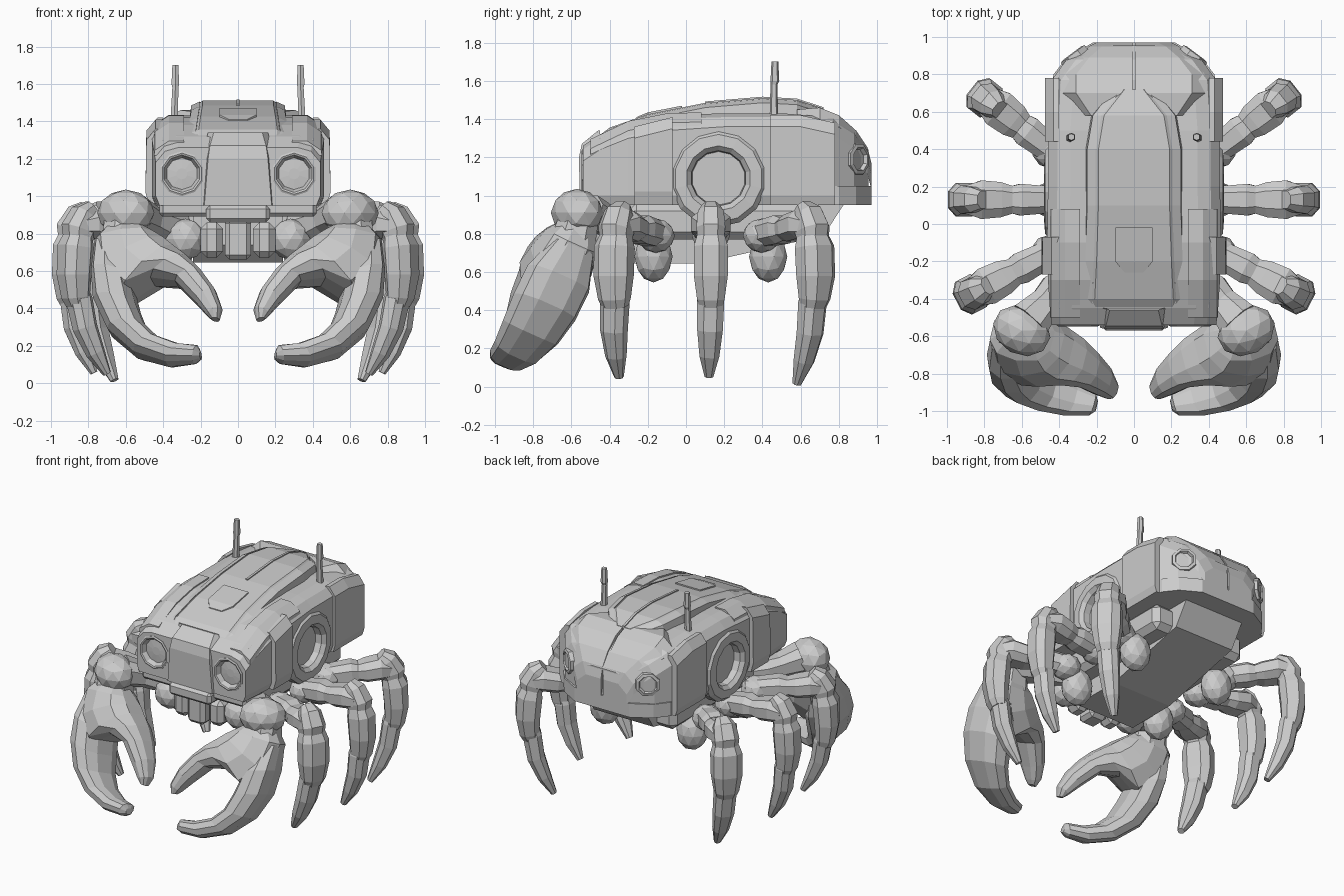
import bpy, bmesh, math
from mathutils import Vector, Matrix

if "Cube" in bpy.data.objects:
    bpy.data.objects.remove(bpy.data.objects["Cube"])


def finish(name, bm, mirror=False):
    bmesh.ops.recalc_face_normals(bm, faces=bm.faces)
    me = bpy.data.meshes.new(name)
    bm.to_mesh(me)
    bm.free()
    ob = bpy.data.objects.new(name, me)
    bpy.context.collection.objects.link(ob)
    if mirror:
        ob.modifiers.new("mirror", 'MIRROR')
    return ob


def skin(name, loops, mirror=False):
    """Bridge matching closed loops and cap both ends."""
    bm = bmesh.new()
    rows = [[bm.verts.new(p) for p in lp] for lp in loops]
    n = len(rows[0])
    for a, b in zip(rows, rows[1:]):
        for i in range(n):
            j = (i + 1) % n
            bm.faces.new((a[i], a[j], b[j], b[i]))
    bm.faces.new(rows[0])
    bm.faces.new(rows[-1])
    return finish(name, bm, mirror)


def oval(c, u, v, sides):
    """Slightly boxy oval loop around c with half axes u and v."""
    bulge = lambda t: math.copysign(abs(t) ** .8, t)
    return [c + u * bulge(math.cos(a)) + v * bulge(math.sin(a))
            for a in (math.tau * (k + .5) / sides for k in range(sides))]


def limb(name, rings, ref, sides=8):
    """Mirrored tapering tube; each ring is (x, y, z, width, thickness)."""
    pts = [Vector(r[:3]) for r in rings]
    loops = []
    for i, r in enumerate(rings):
        t = (pts[min(i + 1, len(pts) - 1)] - pts[max(i - 1, 0)]).normalized()
        u = Vector(ref).cross(t).normalized()
        loops.append(oval(pts[i], u * r[3], t.cross(u) * r[4], sides))
    return skin(name, loops, True)


def pincer(name, rows, sides=10):
    """Mirrored claw piece on a tilted plane; rows are (outer x, z, inner x, z, half thickness)."""
    on = lambda x, z: Vector((x, -.625 + .25 * (x - .6) + .45 * (z - .7), z))
    n = Vector((-.25, 1, -.45)).normalized()
    loops = []
    for ox, oz, ix, iz, t in rows:
        o, i = on(ox, oz), on(ix, iz)
        loops.append(oval((o + i) / 2, (o - i) / 2, n * t, sides))
    return skin(name, loops, True)


def blob(name, c, size, subdiv=2, rot=0):
    bm = bmesh.new()
    m = Matrix.Translation(c) @ Matrix.Rotation(rot, 4, 'Z') @ Matrix.Diagonal((*size, 1))
    bmesh.ops.create_icosphere(bm, subdivisions=subdiv, radius=1, matrix=m)
    return finish(name, bm, True)


def box(name, lo, hi, bevel=.015, mirror=False):
    bm = bmesh.new()
    lo, hi = Vector(lo), Vector(hi)
    m = Matrix.Translation((lo + hi) / 2) @ Matrix.Diagonal((*(hi - lo), 1))
    bmesh.ops.create_cube(bm, size=1, matrix=m)
    bmesh.ops.bevel(bm, geom=bm.edges[:], offset=bevel, segments=1, affect='EDGES')
    return finish(name, bm, mirror)


def lathe(name, c, axis, profile, n=14):
    """Mirrored turned part; profile is (radius, distance along axis)."""
    q = Vector(axis).to_track_quat('Z', 'Y')
    loops = [[Vector(c) + q @ Vector((r * math.cos(a), r * math.sin(a), d))
              for a in (math.tau * (k + .5) / n for k in range(n))] for r, d in profile]
    return skin(name, loops, True)


def section(y, half):
    """Symmetric cross-section at y from half-profile points (x, z)."""
    return [(x, y, z) for x, z in half] + [(-x, y, z) for x, z in reversed(half)]


# Main hull: boxy shell with chamfered shoulders and rounded tail
hull = skin("hull", [section(y, [(w - .02, .95), (w, 1.0), (w, zs), (w - .05, zt - .02), (w - .12, zt)])
                     for y, w, zs, zt in [
    (-.54, .44, 1.18, 1.26), (-.45, .45, 1.24, 1.32), (-.3, .46, 1.3, 1.38),
    (-.1, .465, 1.34, 1.42), (.2, .46, 1.36, 1.43), (.5, .46, 1.36, 1.43),
    (.77, .44, 1.32, 1.41), (.88, .36, 1.25, 1.34), (.955, .22, 1.15, 1.24)]])

# Recesses for side portholes and headlights
cuts = [lathe("porthole_cutter", (0, .17, 1.09), (1, 0, 0), [(.2, .39), (.2, .6)]),
        lathe("headlight_cutter", (.3, -.54, 1.12), (0, -1, 0), [(.1, -.06), (.1, .1)])]
for c in cuts:
    c.hide_render = True
    c.display_type = 'WIRE'
    b = hull.modifiers.new("recess", 'BOOLEAN')
    b.object, b.operation, b.solver = c, 'DIFFERENCE', 'EXACT'

# Porthole rims with a dished centre, headlight bezels, tail lamps
lathe("porthole_rim", (0, .17, 1.09), (1, 0, 0),
      [(.255, .3), (.255, .45), (.23, .475), (.17, .48), (.145, .455), (.14, .41), (.05, .41)])
lathe("headlight_bezel", (.3, -.54, 1.12), (0, -1, 0),
      [(.12, -.07), (.12, .003), (.11, .008), (.1, .004), (.085, -.03), (.03, -.025)], 10)
lathe("tail_lamp", (.31, .885, 1.19), (.6, .8, 0),
      [(.09, -.06), (.085, .03), (.065, .035), (.055, .015), (.02, .015)], 8)

# Raised spine over the roof
SPINE = [(-.52, 1.27), (-.4, 1.36), (-.2, 1.43), (.1, 1.49), (.4, 1.515), (.58, 1.505), (.72, 1.46)]
WID = [.24, .25, .24, .23, .23, .2, .09]
skin("roof_spine", [section(y, [(w, max(z - .12, 1.23)), (w, z - .035), (w - .04, z - .005)])
                    for (y, z), w in zip(SPINE, WID)])
# Rails down both edges of the spine
skin("roof_rail", [[(w - .025, y, max(z - .1, 1.23)), (w + .03, y, max(z - .1, 1.23)),
                    (w + .02, y, z - .03), (w - .025, y, z - .01)] for (y, z), w in zip(SPINE, WID)], True)
# Centre seam strip and hatch
skin("roof_seam", [section(y, [(.012, z - .04), (.008, z + .002)]) for y, z in SPINE[3:]])
skin("hood_hatch", [section(y, [(w, z - .05), (w, z + .005)])
                    for y, w, z in [(-.26, .05, 1.405), (-.2, .1, 1.43), (-.02, .1, 1.465)]])
# Tail cover wrapping down the back, in two halves
skin("tail_cover", [[(.008, y, z - .14), (w, y, z - .14), (w, y, z - .06), (w - .07, y, z), (.008, y, z)]
                    for y, w, z in [(.58, .3, 1.45), (.7, .38, 1.46), (.8, .38, 1.42), (.89, .31, 1.34),
                                    (.95, .24, 1.25), (.97, .2, 1.17)]], True)
# Rear bumper following the tail outline
skin("rear_bumper", [[(x, y, z) for x, y in [(.45, .7), (.43, .8), (.36, .89), (.22, .97),
                                            (-.22, .97), (-.36, .89), (-.43, .8), (-.45, .7)]]
                     for z in (.95, 1.05)])
# Fenders and side armour panels
skin("front_fender", [[(.29, y, z - .05), (.45, y, z - .08), (.445, y, z - .05), (.37, y, z), (.29, y, z)]
                      for y, z in [(-.5, 1.295), (-.3, 1.39), (-.1, 1.43), (.08, 1.435)]], True)
skin("front_side_panel", [[(.4, y, .95), (.475, y, .95), (.495, y, 1.02), (.49, y, z - .06), (.44, y, z), (.4, y, z)]
                          for y, z in [(-.27, 1.36), (-.07, 1.41)]], True)
skin("rear_side_panel", [[(.4, y, .95), (.46, y, .95), (.475, y, 1.0), (.475, y, z - .06), (.43, y, z), (.4, y, z)]
                         for y, z in [(.44, 1.42), (.6, 1.42), (.78, 1.38)]], True)

# Front centre panel, bumper and sill
skin("front_panel", [[(-w, y0, z), (w, y0, z), (w + .03, -.45, z), (-w - .03, -.45, z)]
                     for z, w, y0 in [(.95, .18, -.555), (1.2, .16, -.56), (1.27, .15, -.545), (1.34, .13, -.46)]])
box("front_bumper", (-.17, -.57, .86), (.17, -.42, .95), .02)
box("front_sill", (-.42, -.52, .89), (.42, -.3, .97), .02)

# Belly keel
skin("belly", [[(s * .24, y, z) for y, z in [(-.4, .96), (-.4, .74), (-.3, .645), (.08, .645), (.72, .79), (.83, .96)]]
               for s in (-1, 1)])
box("belly_side", (.2, -.3, .77), (.38, .68, .96), .04, True)

# Mouth parts under the front
box("mouth_plate", (-.07, -.5, .66), (.07, -.35, .88), .025)
box("mouth_cheek", (.08, -.48, .67), (.2, -.34, .86), .035, True)
blob("mouth_joint", (.28, -.38, .77), (.11, .1, .11))
# Underside hip pods between the legs
for nm, y in [("front_hip_pod", -.17), ("rear_hip_pod", .43)]:
    blob(nm, (.35, y, .68), (.11, .1, .135))

# Three pairs of walking legs
for nm, base, knee, foot, s in [
        ("front_leg", (.4, -.13), (.85, -.365), (.7, -.35, .05), 1),
        ("middle_leg", (.38, .13), (.885, .13), (.77, .12, .055), .9),
        ("rear_leg", (.4, .36), (.78, .66), (.66, .58, .015), 1)]:
    b, k, f = Vector((*base, .79)), Vector((*knee, 0)), Vector(foot)
    d = Vector((knee[0] - base[0], knee[1] - base[1], 0)).normalized()
    side = (-d.y, d.x, 0)
    at = lambda out, z: (*(k + d * out).xy, z)
    blob(nm + "_hip", b + d * .06, (.1, .1, .09))
    mid = b.lerp(Vector(at(0, .86)), .45)
    limb(nm + "_coxa", [(*b, .07, .07), (*mid, .09, .08), (*(mid + d * .06), .075, .06)], (0, 0, 1))
    limb(nm + "_thigh", [(*(mid + d * .02), .07, .055), (*at(-.17, .83), .1, .075),
                         (*at(-.07, .85), .11, .08), (*at(.01, .84), .08, .06)], (0, 0, 1))
    limb(nm + "_knee", [(*at(-.08, .935), .05, .05), (*at(-.04, .9), .08, .08 * s),
                        (*at(.0, .82), .095, .09 * s), (*at(.01, .76), .07, .08 * s)], side)
    limb(nm + "_shin", [(*at(.0, .8), .07, .08 * s), (*at(.02, .73), .09, .105 * s),
                        (*at(.03, .58), .085, .105 * s), (*at(.02, .46), .07, .085 * s),
                        (*at(.01, .42), .055, .07 * s)], side)
    top = Vector(at(.01, .5))
    limb(nm + "_foot", [(*(top.lerp(f, t) + d * bow), w, w * 1.15) for t, bow, w in
                        [(0, 0, .055), (.12, .01, .066), (.45, .035, .062), (.75, .025, .048), (1, 0, .021)]], side)

# Claw arms
limb("claw_arm", [(.3, -.28, .82, .08, .08), (.42, -.36, .85, .1, .09), (.47, -.42, .87, .09, .08),
                  (.56, -.52, .91, .12, .1)], (0, 0, 1))
blob("claw_elbow", (.6, -.57, .91), (.16, .13, .125), 2, .5)
limb("claw_wrist", [(.6, -.56, .88, .12, .11), (.6, -.58, .8, .13, .12), (.6, -.6, .7, .14, .13)], (0, 1, 0))
# Pincers: broad palm running into the hooked upper finger, and curved lower finger
pincer("claw_palm_and_upper_finger", [
    (.49, .83, .69, .84, .09), (.43, .79, .765, .74, .15), (.38, .76, .75, .55, .18), (.33, .72, .62, .44, .18),
    (.26, .665, .46, .54, .15), (.19, .595, .33, .53, .115), (.12, .5, .22, .42, .085),
    (.085, .4, .165, .36, .055), (.1, .34, .14, .34, .03)])
pincer("claw_lower_finger", [
    (.76, .74, .62, .7, .12), (.775, .58, .57, .55, .18), (.765, .43, .53, .4, .18), (.69, .27, .49, .3, .16),
    (.55, .15, .42, .235, .13), (.38, .1, .31, .2, .1), (.24, .11, .21, .195, .065), (.2, .13, .2, .17, .03)])

# Antennae
limb("antenna", [(.34, .46, 1.38, .03, .03), (.34, .46, 1.43, .022, .022), (.335, .46, 1.58, .018, .018),
                 (.335, .465, 1.6, .023, .023), (.335, .465, 1.7, .018, .018)], (0, 1, 0), 6)
